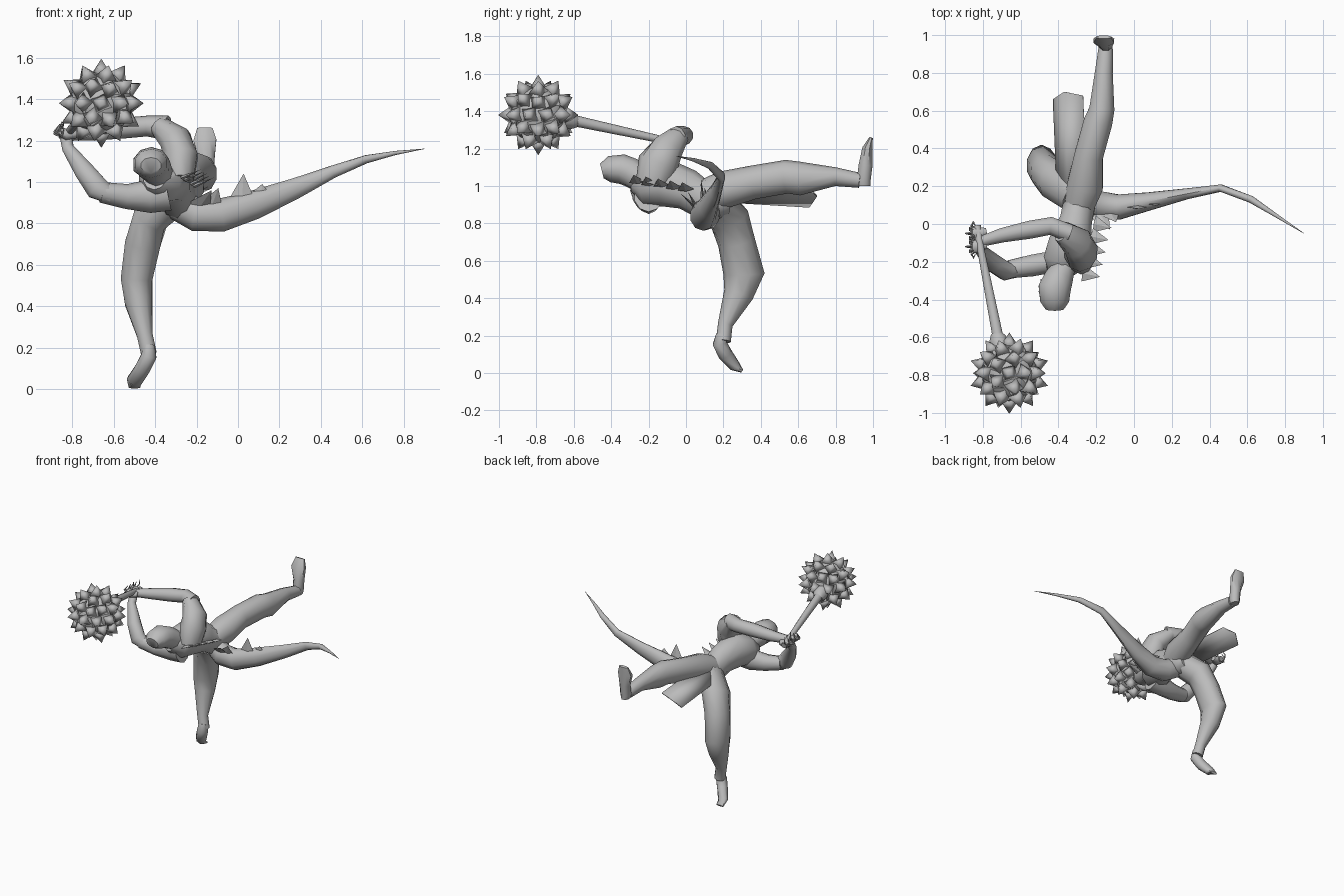
import bpy, bmesh, math
from mathutils import Vector

default = bpy.data.objects.get("Cube")
if default:
    bpy.data.objects.remove(default, do_unlink=True)

clay = bpy.data.materials.new("clay_grey")
clay.use_nodes = True
GREY = (0.5, 0.5, 0.5, 1)
clay.diffuse_color = GREY
clay.node_tree.nodes["Principled BSDF"].inputs["Base Color"].default_value = GREY

UP, BACK, LEFT = Vector((0, 0, 1)), Vector((0, 1, 0)), Vector((1, 0, 0))


def finish(name, bm, smooth_angle=50):
    """Turn a bmesh into a named, shaded object."""
    bmesh.ops.recalc_face_normals(bm, faces=bm.faces)
    mesh = bpy.data.meshes.new(name)
    bm.to_mesh(mesh)
    bm.free()
    mesh.materials.append(clay)
    obj = bpy.data.objects.new(name, mesh)
    bpy.context.collection.objects.link(obj)
    bpy.ops.object.select_all(action="DESELECT")
    obj.select_set(True)
    bpy.context.view_layer.objects.active = obj
    bpy.ops.object.shade_smooth_by_angle(angle=math.radians(smooth_angle))
    return obj


def add_loft(bm, path, ref, sides):
    """Skin elliptical rings (x, y, z, side radius, ref radius), in hundredths."""
    spots = [Vector(p[:3]) / 100 for p in path]
    rings = []
    for i, p in enumerate(path):
        ahead = spots[min(i + 1, len(spots) - 1)]
        behind = spots[max(i - 1, 0)]
        along = (ahead - behind).normalized()
        up = (ref - along * ref.dot(along)).normalized()
        side = along.cross(up)
        wide, high = p[3] / 100, p[-1] / 100
        rings.append([])
        for k in range(sides):
            a = math.tau * (k + 0.5) / sides
            offset = side * wide * math.cos(a) + up * high * math.sin(a)
            rings[-1].append(bm.verts.new(spots[i] + offset))
    for lower, upper in zip(rings, rings[1:]):
        for k in range(sides):
            n = (k + 1) % sides
            bm.faces.new((lower[k], lower[n], upper[n], upper[k]))
    bm.faces.new(rings[0])
    bm.faces.new(rings[-1])


def loft(name, path, ref=UP, sides=10):
    bm = bmesh.new()
    add_loft(bm, path, ref, sides)
    return finish(name, bm)


def add_spike(bm, base, tip, width, ref, thickness):
    """Four-sided spike from base to tip."""
    along = (tip - base).normalized()
    side = along.cross(ref).normalized() * thickness
    up = along.cross(side).normalized() * width
    foot = [bm.verts.new(base + d) for d in (side, up, -side, -up)]
    point = bm.verts.new(tip)
    for k in range(4):
        bm.faces.new((foot[k], foot[(k + 1) % 4], point))
    bm.faces.new(foot)


# Body and head, leaning back
loft("torso", [(-40, -27, 102, 6, 6), (-38, -21, 100, 11, 11), (-34, -11, 102, 12, 13),
               (-31, 1, 98, 9, 11), (-29, 10, 92, 9, 10), (-30, 18, 92, 10, 10),
               (-30, 24, 91, 6, 6)])
loft("head", [(-37, -23, 103, 6, 7), (-40, -29, 107, 8, 8), (-42, -34, 109, 9, 8),
              (-42, -41, 109, 8, 7), (-42, -45, 108, 5, 4)])
loft("brow", [(-46, -30, 107, 4, 5), (-47, -36, 108, 4, 5), (-47, -41, 108, 2, 3)], sides=6)

# Standing leg on tiptoe
loft("standing_leg", [(-31, 15, 92, 9, 10), (-42, 23, 83, 9, 11), (-46, 27, 70, 9, 10),
                      (-49, 31, 53, 8, 11), (-48, 28, 42, 7, 8), (-45, 21, 26, 4, 4),
                      (-43, 20, 17, 4, 4)], BACK)
loft("standing_foot", [(-43, 19, 21, 3, 3), (-43, 18, 16, 4, 4), (-46, 21, 10, 4, 4),
                       (-50, 26, 4, 4, 3), (-50, 30, 1, 3, 1)], BACK, 8)

# Kicking leg with the toes pointing up
loft("kicking_leg", [(-29, 9, 94, 8, 9), (-26, 20, 98, 10, 10), (-24, 36, 102, 8, 9),
                     (-19, 54, 105, 8, 9), (-17, 61, 104, 7, 9), (-16, 80, 105, 5, 5),
                     (-15, 93, 103, 4, 4)])
loft("kicking_foot", [(-15, 95, 100, 3, 4), (-15, 95, 103, 4, 4), (-15, 96, 111, 4, 4),
                      (-16, 97, 120, 6, 3), (-16, 99, 126, 4, 1)], BACK, 8)

# Arms reaching to the weapon handle
loft("upper_arm_high", [(-28, -18, 101, 7, 9), (-28, -15, 112, 9, 11), (-30, -10, 120, 8, 9),
                        (-38, -4, 127, 5, 6)], BACK)
loft("forearm_high", [(-34, -5, 126, 5, 6), (-44, -1, 127, 5, 5), (-55, -3, 126, 5, 5),
                      (-70, -6, 124, 4, 4), (-80, -9, 123, 3, 3)])
loft("upper_arm_low", [(-34, -20, 95, 8, 9), (-43, -20, 93, 6, 8), (-54, -22, 93, 6, 6),
                       (-66, -24, 95, 5, 5)])
loft("forearm_low", [(-61, -24, 93, 4, 4), (-68, -25, 97, 6, 5), (-74, -21, 105, 5, 5),
                     (-82, -13, 116, 3, 3), (-83, -9, 121, 3, 3)], BACK)

# Hands with thin curled fingers
for name, x, y, z in (("hand_high", -83, -12, 123), ("hand_low", -83, -5, 122)):
    loft(name, [(x + 5, y + 1, z, 2, 2), (x, y, z, 4, 3), (x - 3, y, z + 1, 3, 2)], UP, 8)
    bm = bmesh.new()
    for i in range(5):
        s = i - 2
        add_loft(bm, [(x - 1, y + s, z, 1), (x - 5 + abs(s), y + s * 2, z + 1, 0.7),
                      (x - 6 + abs(s) * 2, y + s * 3, z - 1 + i, 0.5),
                      (x - 3 + abs(s), y + s * 2, z + 3 + i, 0.2)],
                 Vector((0.1, 1, 0.2)), 5)
    finish(name + "_fingers", bm)

# Tail
loft("tail", [(-30, 12, 90, 7, 8), (-20, 10, 84, 8, 8), (-8, 9, 84, 7, 8),
              (8, 12, 89, 5, 7), (28, 16, 97, 3, 5), (46, 19, 105, 2, 3),
              (62, 13, 111, 2, 2), (76, 4, 114, 1, 1), (90, -5, 116, 0.1)])

# Thin fins down the back and along the tail
bm = bmesh.new()
for i in range(5):
    base = Vector((-0.27 + 0.015 * i, -0.26 + 0.065 * i, 1.02 - 0.01 * i))
    add_spike(bm, base, base + Vector((0.09, -0.02, 0.04)), 0.045, BACK, 0.01)
for x, y, z, lean, rise in ((-19, 6, 88, 9, 8), (-13, 6, 88, 5, 9), (2, 9, 92, 1, 12),
                            (11, 11, 93, 1, 6)):
    base = Vector((x, y, z)) / 100
    tip = base + Vector((lean * 0.7, -lean, rise)) / 100
    add_spike(bm, base, tip, 0.06, LEFT, 0.012)
finish("fins", bm, 10)

# Loincloth flaring outwards, a thin tilted sheet
bm = bmesh.new()
root = ((-41, 17, 92), (-35, 18, 98), (-25, 18, 99))
hem = ((-43, 66, 89), (-37, 70, 95), (-27, 68, 97))
rows = [[bm.verts.new(Vector(p) / 100) for p in row] for row in (root, hem)]
for k in range(2):
    bm.faces.new((rows[0][k], rows[0][k + 1], rows[1][k + 1], rows[1][k]))
cloth = finish("loincloth", bm)
cloth.modifiers.new("thickness", "SOLIDIFY").thickness = 0.008

# Spiked mace
loft("mace_handle", [(-83, -1, 122, 2, 2), (-81, -14, 125, 2, 2), (-72, -60, 135, 3, 3)])
loft("mace_collar", [(-73, -58, 134, 3, 3), (-72, -61, 135, 5, 5), (-70, -67, 136, 5, 5)], UP, 8)
centre = Vector((-0.66, -0.79, 1.38))
bm = bmesh.new()
bmesh.ops.create_icosphere(bm, subdivisions=2, radius=0.16)
directions = [v.co.normalized() for v in bm.verts]
bmesh.ops.translate(bm, verts=bm.verts, vec=centre)
finish("mace_ball", bm)
bm = bmesh.new()
for d in directions:
    add_spike(bm, centre + d * 0.14, centre + d * 0.215, 0.055, Vector((0.3, 0.5, 0.8)), 0.055)
finish("mace_spikes", bm, 180)
